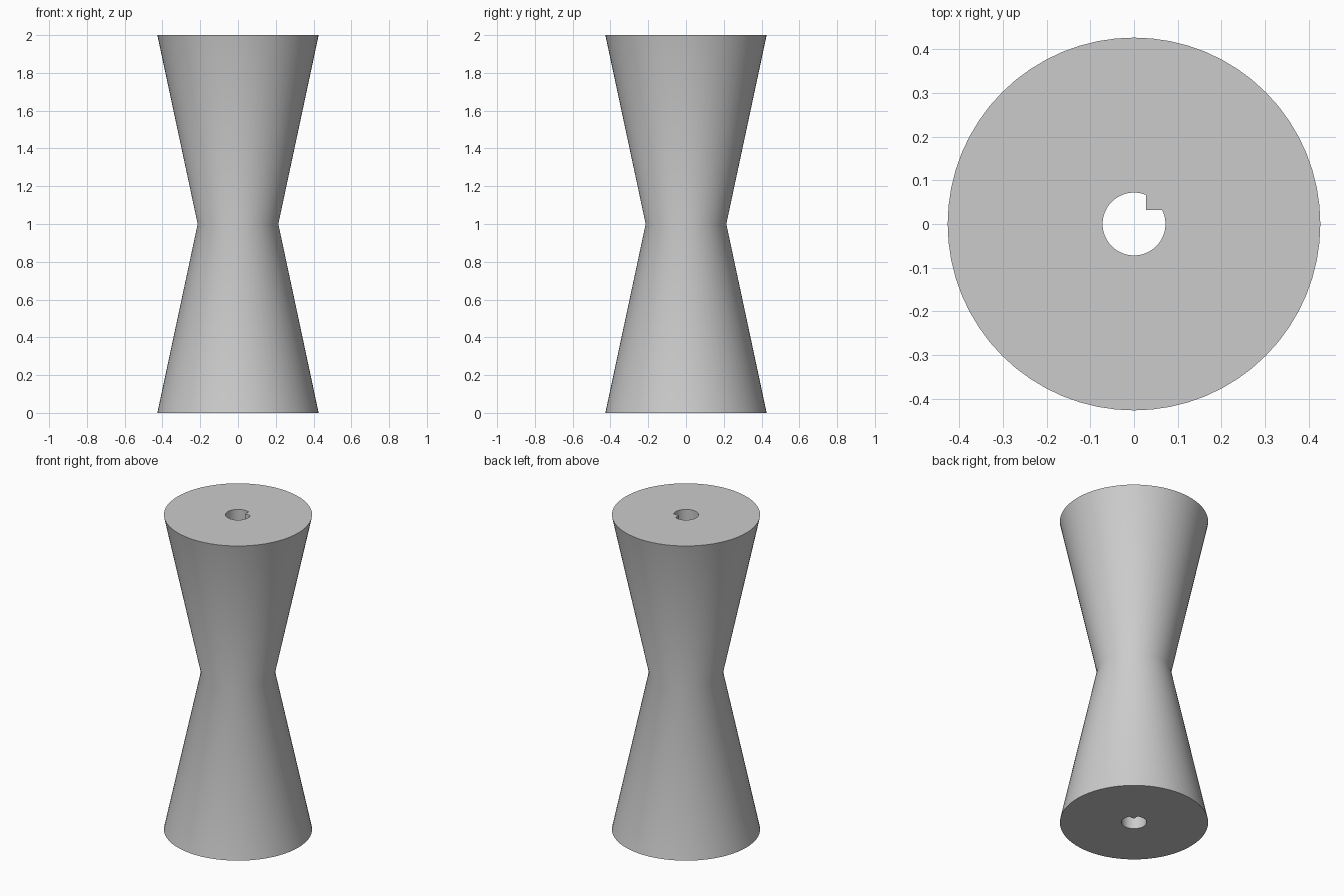
import bpy
import bmesh
from math import acos, asin, cos, sin, pi, radians

cube = bpy.data.objects.get("Cube")
if cube:
    bpy.data.objects.remove(cube, do_unlink=True)

HEIGHT, END_R, WAIST_R = 2.0, 0.427, 0.2135
HOLE_R, KEY_X, KEY_Y = 0.072, 0.028, 0.032
SIDES = 64

grey = bpy.data.materials.new("plain_grey")
grey.use_nodes = True
colour = (0.6, 0.6, 0.6, 1)
grey.diffuse_color = colour
grey.node_tree.nodes["Principled BSDF"].inputs["Base Color"].default_value = colour


def arc(radius, start, end, steps):
    angles = [start + (end - start) * i / steps for i in range(steps + 1)]
    return [(radius * cos(a), radius * sin(a)) for a in angles]


def ring(bm, outline, z):
    """Closed loop of vertices at one height."""
    verts = [bm.verts.new((x, y, z)) for x, y in outline]
    edges = [bm.edges.new((v, verts[i - 1])) for i, v in enumerate(verts)]
    return verts, edges


def bridge(bm, lower, upper):
    for i in range(len(lower)):
        bm.faces.new((lower[i - 1], lower[i], upper[i], upper[i - 1]))


bm = bmesh.new()

# Waisted outer wall
outer = [ring(bm, arc(r, 0, 2 * pi, SIDES)[:-1], z)
         for r, z in ((END_R, 0), (WAIST_R, HEIGHT / 2), (END_R, HEIGHT))]
for low, high in zip(outer, outer[1:]):
    bridge(bm, low[0], high[0])

# Bore with a square key running its full length
bore_outline = arc(HOLE_R, acos(KEY_X / HOLE_R), 2 * pi + asin(KEY_Y / HOLE_R), SIDES)
bore_outline.append((KEY_X, KEY_Y))
bore = [ring(bm, bore_outline, z) for z in (0, HEIGHT)]
bridge(bm, bore[0][0], bore[1][0])

# Flat end caps around the bore
for wall, hole in ((outer[0], bore[0]), (outer[-1], bore[1])):
    bmesh.ops.triangle_fill(bm, edges=wall[1] + hole[1], use_beauty=True)
bmesh.ops.recalc_face_normals(bm, faces=bm.faces)

mesh = bpy.data.meshes.new("waisted_roller")
bm.to_mesh(mesh)
bm.free()
mesh.materials.append(grey)
roller = bpy.data.objects.new("waisted_roller", mesh)
bpy.context.collection.objects.link(roller)

bpy.context.view_layer.objects.active = roller
roller.select_set(True)
bpy.ops.object.shade_smooth_by_angle(angle=radians(30))
